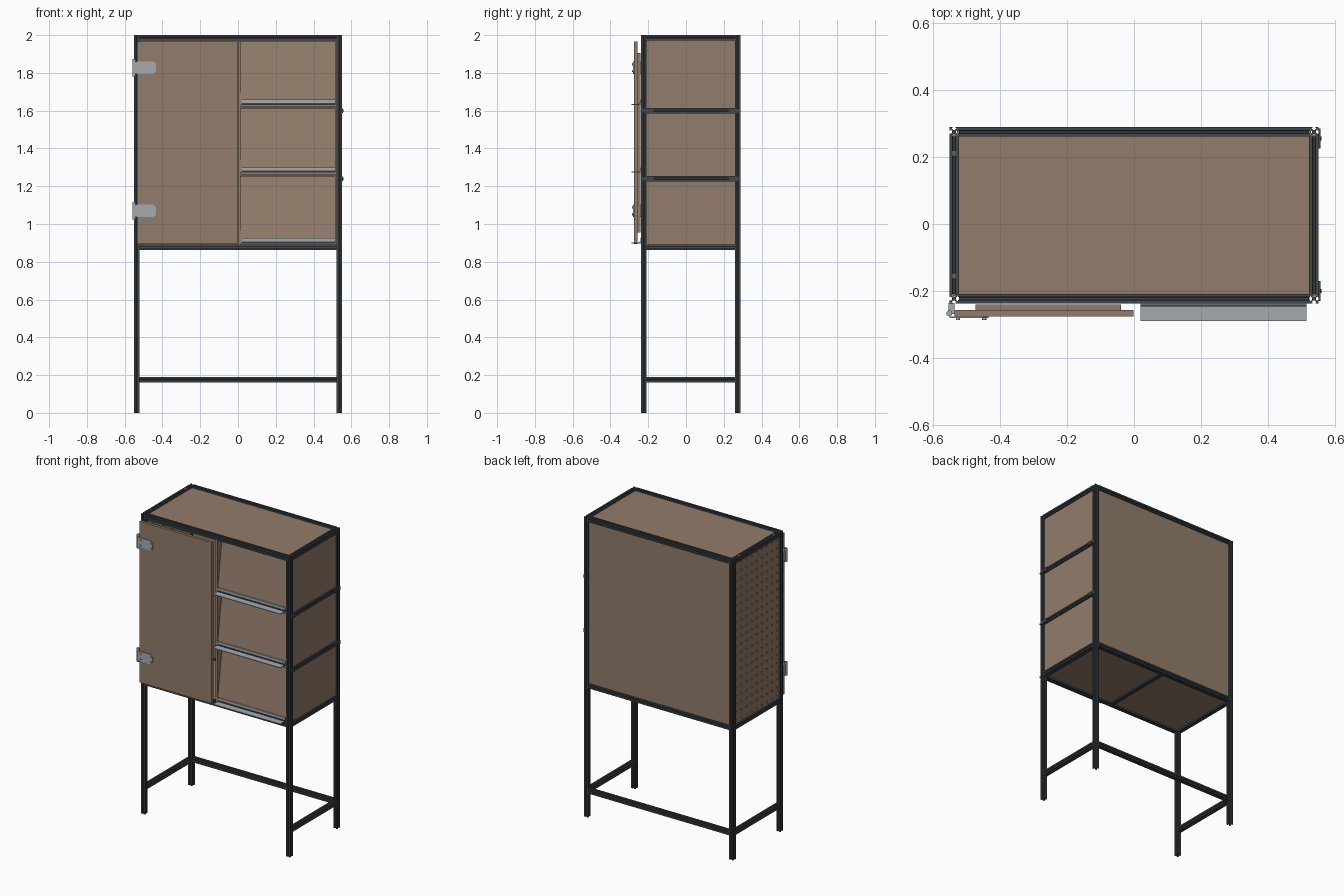
import bpy, bmesh, math
from mathutils import Vector, Matrix

if "Cube" in bpy.data.objects:
    bpy.data.objects.remove(bpy.data.objects["Cube"])


def material(name, rgb):
    m = bpy.data.materials.new(name)
    m.diffuse_color = (*rgb, 1)
    m.use_nodes = True
    m.node_tree.nodes["Principled BSDF"].inputs["Base Color"].default_value = m.diffuse_color
    return m


FRAME = material("dark_frame", (0.055, 0.065, 0.073))
WOOD = material("brown_board", (0.29, 0.205, 0.147))
METAL = material("light_grey_metal", (0.38, 0.41, 0.43))
BRONZE = material("bronze_screw", (0.16, 0.12, 0.09))


def finish(bm, name, mat):
    bmesh.ops.recalc_face_normals(bm, faces=bm.faces)
    me = bpy.data.meshes.new(name)
    bm.to_mesh(me)
    bm.free()
    me.materials.append(mat)
    ob = bpy.data.objects.new(name, me)
    bpy.context.collection.objects.link(ob)
    return ob


def box(name, x, y, z, mat):
    """Box from (min, max) ranges."""
    bm = bmesh.new()
    bmesh.ops.create_cube(bm, size=1)
    for v in bm.verts:
        v.co = Vector([r[0] + (c + 0.5) * (r[1] - r[0]) for c, r in zip(v.co, (x, y, z))])
    return finish(bm, name, mat)


def prism(name, pts, mtx, depth, mat):
    """Extrude a flat outline along local z, then place it."""
    bm = bmesh.new()
    f = bm.faces.new([bm.verts.new((a, b, 0)) for a, b in pts])
    ext = bmesh.ops.extrude_face_region(bm, geom=[f])["geom"]
    bmesh.ops.translate(bm, vec=(0, 0, depth), verts=[v for v in ext if isinstance(v, bmesh.types.BMVert)])
    bm.transform(mtx)
    return finish(bm, name, mat)


def disc(name, p, axis, r, depth, mat, n=12):
    pts = [(r * math.cos(2 * math.pi * i / n), r * math.sin(2 * math.pi * i / n)) for i in range(n)]
    rot = Vector(axis).to_track_quat('Z', 'Y').to_matrix().to_4x4()
    return prism(name, pts, Matrix.Translation(p) @ rot, depth, mat)


# Slotted bar cross-section: one quarter turned four times
H = 0.0145
QUARTER = [(0.003, 0.006), (0.0085, 0.0115), (0.0045, 0.0115), (0.0045, H), (H, H),
           (H, 0.0045), (0.0115, 0.0045), (0.0115, 0.0085), (0.006, 0.003)]
PROFILE = []
for k in range(4):
    for a, b in QUARTER:
        for _ in range(k):
            a, b = b, -a
        PROFILE.append((a, b))


def bar(name, p, q):
    d = Vector(q) - Vector(p)
    up = {0: Matrix.Rotation(math.pi / 2, 4, 'Y'), 1: Matrix.Rotation(-math.pi / 2, 4, 'X'),
          2: Matrix.Identity(4)}[max(range(3), key=lambda i: abs(d[i]))]
    return prism(name, PROFILE, Matrix.Translation(p) @ up, d.length, FRAME)


# Frame centre lines
X, Y0, Y1 = 0.5355, -0.2225, 0.2745
TOP, BASE, LOW = 1.9855, 0.877, 0.175

for sx in (-X, X):
    side = "left" if sx < 0 else "right"
    for y, end in ((Y0, "front"), (Y1, "back")):
        bar(f"{side}_{end}_post", (sx, y, 0), (sx, y, 2))
    for z, lvl in ((TOP, "top"), (BASE, "base"), (LOW, "low")):
        bar(f"{side}_{lvl}_rail", (sx, Y0 + H, z), (sx, Y1 - H, z))
for y, end, levels in ((Y0, "front", (TOP, BASE)), (Y1, "back", (TOP, BASE, LOW))):
    for z in levels:
        bar(f"{end}_rail", (-X + H, y, z), (X - H, y, z))
bar("base_cross_rail", (0, Y0 + H, BASE), (0, Y1 - H, BASE))

# Right side shelf rails with end brackets
SHELVES = (1.24, 1.6)
for z in SHELVES:
    bar("right_shelf_rail", (X, Y0 + H, z), (X, Y1 - H, z))
    for y in (-0.23, 0.225):
        box("rail_bracket", (0.549, 0.556), (y, y + 0.06), (z - 0.012, z + 0.012), FRAME)
        disc("bracket_screw", (0.555, y + 0.03, z), (1, 0, 0), 0.006, 0.003, FRAME)

# Boards set into the frame slots
IN = X - 0.008
YA, YB = Y0 + 0.008, Y1 - 0.008
box("top_board", (-IN, IN), (YA, YB), (1.981, 1.990), WOOD)
box("base_board", (-IN, IN), (YA, YB), (0.873, 0.883), WOOD)
box("back_board", (-IN, IN), (Y1 - 0.005, Y1 + 0.005), (BASE + 0.008, TOP - 0.008), WOOD)
stops = [BASE, *SHELVES, TOP]
for a, b in zip(stops, stops[1:]):
    box("right_side_board", (X - 0.005, X + 0.005), (YA, YB), (a + 0.008, b - 0.008), WOOD)


# Left pegboard: each cell is a square ring around an eight-sided hole
def pegboard(cols, rows, r):
    bm = bmesh.new()
    z0, z1 = BASE + 0.008, TOP - 0.008
    w, h = (YB - YA) / cols, (z1 - z0) / rows
    ring = [(1, 0), (1, 1), (0, 1), (-1, 1), (-1, 0), (-1, -1), (0, -1), (1, -1)]
    for i in range(cols):
        for j in range(rows):
            cy, cz = YA + (i + 0.5) * w, z0 + (j + 0.5) * h
            out = [bm.verts.new((-X, cy + a * w / 2, cz + b * h / 2)) for a, b in ring]
            hole = [bm.verts.new((-X, cy + r * math.cos(k * math.pi / 4), cz + r * math.sin(k * math.pi / 4)))
                    for k in range(8)]
            for k in range(8):
                n = (k + 1) % 8
                bm.faces.new((out[k], out[n], hole[n], hole[k]))
    bmesh.ops.remove_doubles(bm, verts=bm.verts, dist=1e-5)
    ob = finish(bm, "left_pegboard", WOOD)
    mod = ob.modifiers.new("thickness", 'SOLIDIFY')
    mod.thickness, mod.offset = 0.010, 0


pegboard(9, 20, 0.007)

# Inner divider and shelves
box("divider", (0.0, 0.012), (-0.235, YB), (0.892, 1.97), WOOD)
for z in SHELVES:
    box("shelf", (0.012, 0.522), (-0.232, YB), (z + 0.014, z + 0.026), WOOD)

# Leaning display panels, each with a metal ledge
for z0, z1 in ((0.897, 1.252), (1.272, 1.612), (1.63, 1.968)):
    lean = math.radians(8.5)
    pts = [(-0.237, z0), (-0.227, z0), (-0.227 + (z1 - z0) * math.tan(lean), z1),
           (-0.237 + (z1 - z0) * math.tan(lean), z1)]
    to_yz = Matrix(((0, 0, 1, 0.014), (1, 0, 0, 0), (0, 1, 0, 0), (0, 0, 0, 1)))
    prism("display_panel", pts, to_yz, 0.502, WOOD)
    box("ledge", (0.02, 0.514), (-0.289, -0.238), (z0, z0 + 0.005), METAL)
    box("ledge_flange", (0.02, 0.514), (-0.241, -0.232), (z0 + 0.004, z0 + 0.028), METAL)
    box("ledge_seam", (0.02, 0.514), (-0.245, -0.237), (z0 + 0.005, z0 + 0.011), FRAME)

# Door with a raised inner board
box("door", (-0.535, -0.002), (-0.275, -0.256), (0.893, 1.967), WOOD)
box("door_inner_board", (-0.472, -0.038), (-0.256, -0.240), (0.955, 1.905), WOOD)

# Hinges
for z in (1.07, 1.828):
    strap = [(-0.55, -0.033), (-0.448, -0.033), (-0.434, -0.02), (-0.434, 0.02), (-0.448, 0.033), (-0.55, 0.033)]
    to_xz = Matrix(((1, 0, 0, 0), (0, 0, 1, -0.280), (0, 1, 0, z), (0, 0, 0, 1)))
    prism("hinge_strap", strap, to_xz, 0.005, METAL)
    box("hinge_mount", (-0.553, -0.535), (-0.268, -0.236), (z - 0.033, z + 0.033), METAL)
    disc("hinge_pin", (-0.55, -0.266, z - 0.046), (0, 0, 1), 0.009, 0.092, METAL)
    for x in (-0.524, -0.446):
        for dz in (-0.018, 0.018):
            disc("hinge_screw", (x, -0.279, z + dz), (0, -1, 0), 0.006, 0.007, METAL)

# Screws on the left top rail
for y in (-0.155, 0.21):
    disc("top_screw", (-X, y, 1.996), (0, 0, 1), 0.009, 0.004, BRONZE)
